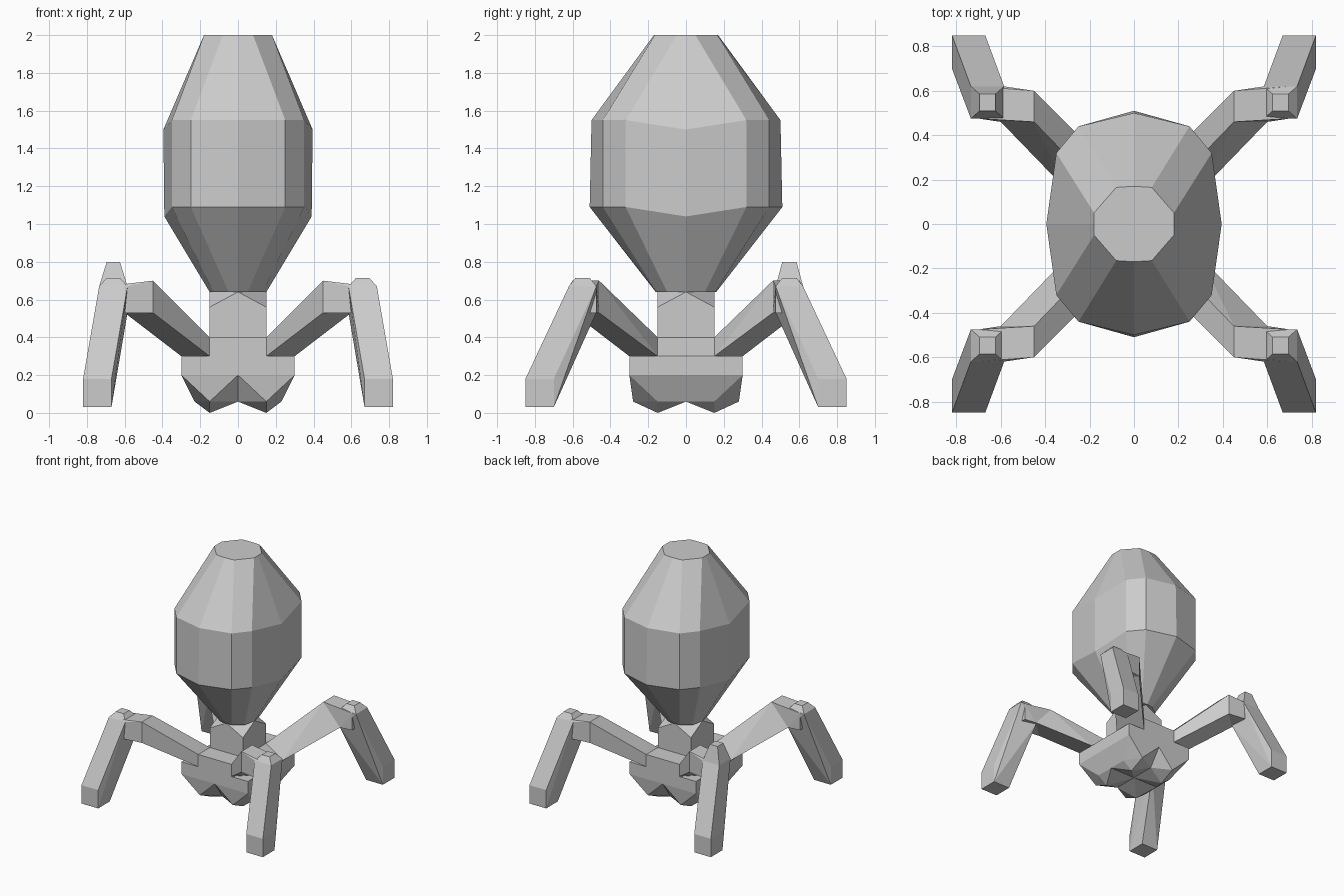
import bpy
import bmesh

if "Cube" in bpy.data.objects:
    bpy.data.objects.remove(bpy.data.objects["Cube"])

grey = bpy.data.materials.new("light grey")
grey.use_nodes = True
COLOUR = (0.6, 0.6, 0.6, 1)
grey.diffuse_color = COLOUR
grey.node_tree.nodes["Principled BSDF"].inputs["Base Color"].default_value = COLOUR


def finish(name, bm):
    bmesh.ops.recalc_face_normals(bm, faces=bm.faces)
    mesh = bpy.data.meshes.new(name)
    bm.to_mesh(mesh)
    bm.free()
    mesh.materials.append(grey)
    obj = bpy.data.objects.new(name, mesh)
    bpy.context.collection.objects.link(obj)
    return obj


def hull(name, points):
    """Convex faceted solid around a few corner points."""
    bm = bmesh.new()
    for p in points:
        bm.verts.new(p)
    out = bmesh.ops.convex_hull(bm, input=bm.verts)
    inside = [v for v in out["geom_interior"] if isinstance(v, bmesh.types.BMVert)]
    bmesh.ops.delete(bm, geom=inside, context="VERTS")
    bmesh.ops.dissolve_limit(bm, angle_limit=0.02, verts=bm.verts, edges=bm.edges)
    return finish(name, bm)


def four_way(quarter):
    """Full ring from a quarter running from the +y axis to the +x axis."""
    half = quarter + [(x, -y, z) for x, y, z in quarter[-2::-1]]
    return half + [(-x, y, z) for x, y, z in half[-2:0:-1]]


def rect(x0, x1, y0, y1, z):
    return [(x, y, z) for x in (x0, x1) for y in (y0, y1)]


# Faceted head, lofted through four twelve-sided rings
bm = bmesh.new()
rings = [
    [(0, .16, .64), (.05, .155, .64), (.13, .1, .64), (.15, 0, .64)],
    [(0, .51, 1.09), (.25, .44, 1.09), (.35, .32, 1.09), (.39, 0, 1.04)],
    [(0, .5, 1.55), (.25, .44, 1.55), (.35, .32, 1.55), (.395, 0, 1.5)],
    [(0, .17, 2), (.08, .165, 2), (.18, .05, 2), (.18, 0, 2)],
]
loops = [[bm.verts.new(p) for p in four_way(q)] for q in rings]
bm.faces.new(loops[0])
bm.faces.new(loops[-1])
for low, high in zip(loops, loops[1:]):
    for i in range(len(low)):
        j = (i + 1) % len(low)
        bm.faces.new((low[i], low[j], high[j], high[i]))
finish("head", bm)

# Neck with its top corners cut down
hull("neck", rect(-.15, .15, -.15, .15, .3) + rect(-.15, .15, -.15, .15, .56)
     + [(0, .15, .64), (0, -.15, .64), (.15, 0, .64), (-.15, 0, .64)])

# Base block and the raised step that the arms grow from
hull("base", rect(-.3, .3, -.3, .3, .2) + rect(-.3, .3, -.3, .3, .3))
hull("base_step", rect(-.15, .15, -.3, .3, .3) + rect(-.15, .15, -.3, .3, .4))
hull("base_shoulder", rect(-.3, .3, -.15, .15, .3) + rect(-.15, .15, -.15, .15, .4))

for side, sx in (("left", 1), ("right", -1)):
    for end, sy in (("front", -1), ("back", 1)):
        def part(name, points):
            hull(f"{end}_{side}_{name}", [(x * sx, y * sy, z) for x, y, z in points])

        # Faceted lobe under one corner of the base
        part("lobe", [(0, 0, .2), (.3, 0, .2), (.3, .3, .2), (0, .3, .2),
                      (0, 0, .06), (.23, 0, .06), (.23, .15, .06),
                      (.15, .28, .06), (0, .2, .06), (.15, .15, 0)])

        # Rising arm, then the short knee block
        elbow = [(.45, .46, .7), (.45, .6, .7), (.45, .6, .53), (.6, .46, .53)]
        part("arm", [(.15, .15, .4), (.15, .3, .4), (.15, .3, .3), (.3, .15, .3)] + elbow)
        part("knee", elbow + rect(.585, .7, .475, .62, .53) + rect(.585, .7, .475, .62, .67))

        # Splayed leg with a blunt foot and a tapered cap
        tall = sx < 0 < sy
        cap = rect(.625, .695, .51, .585, .8 if tall else .715)
        part("leg", rect(.67, .82, .7, .85, .03)
             + [(.82, .7, .18), (.82, .85, .18), (.67, .85, .18)]
             + rect(.585, .735, .475, .62, .67) + [(.585, .475, .53)])
        part("cap", rect(.585, .735, .475, .62, .67) + cap)
